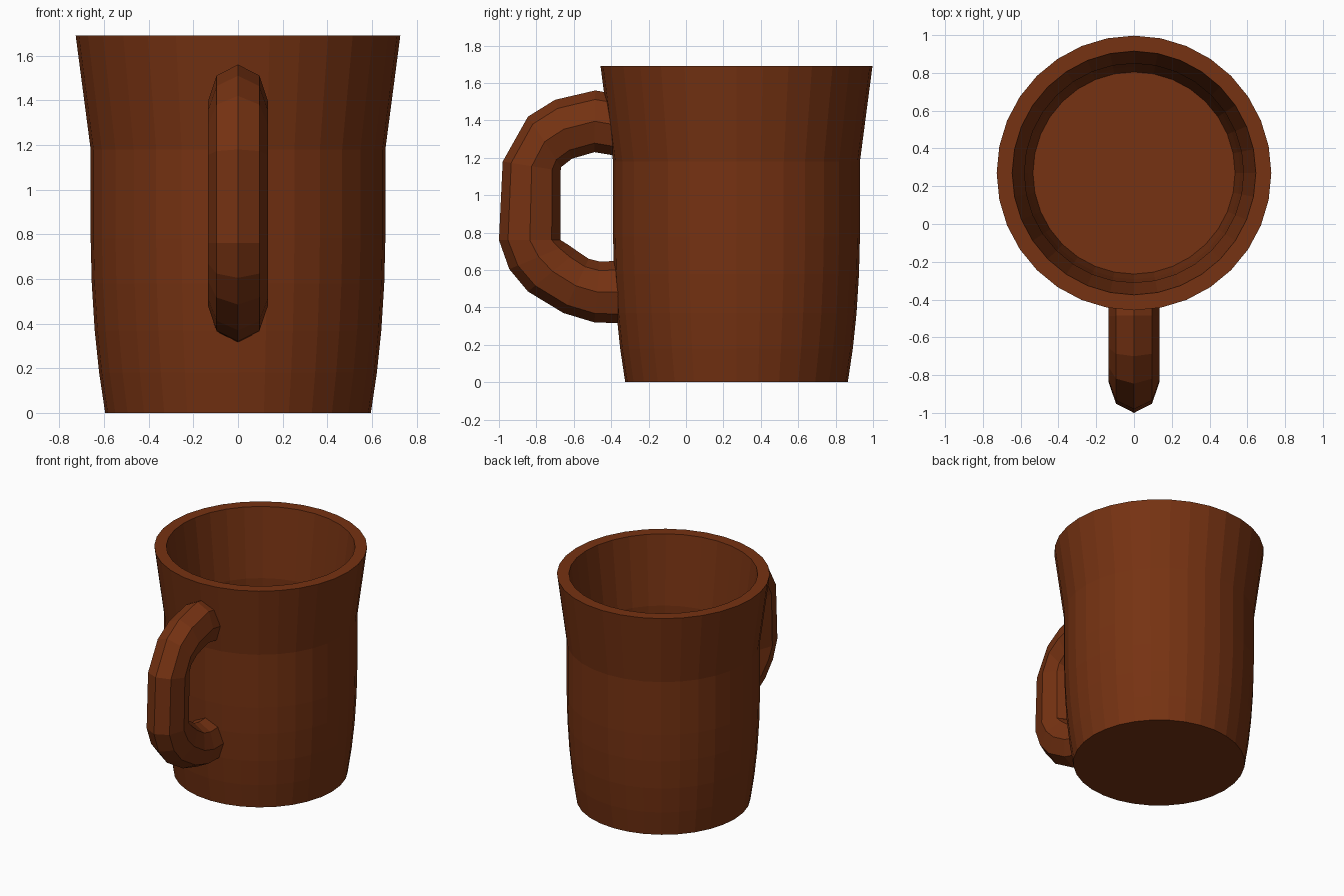
import bpy, bmesh, math
from mathutils import Vector

if "Cube" in bpy.data.objects:
    bpy.data.objects.remove(bpy.data.objects["Cube"])

brown = bpy.data.materials.new("brown_glaze")
brown.diffuse_color = (0.18, 0.032, 0.006, 1)
brown.use_nodes = True
brown.node_tree.nodes["Principled BSDF"].inputs["Base Color"].default_value = brown.diffuse_color

def skin(name, rings):
    """Bridge closed rings of points in order and cap both ends."""
    bm = bmesh.new()
    loops = [[bm.verts.new(p) for p in r] for r in rings]
    n = len(rings[0])
    for a, b in zip(loops, loops[1:]):
        for i in range(n):
            j = (i + 1) % n
            bm.faces.new((a[i], a[j], b[j], b[i]))
    bm.faces.new(loops[0])
    bm.faces.new(loops[-1])
    bmesh.ops.recalc_face_normals(bm, faces=bm.faces)
    me = bpy.data.meshes.new(name)
    bm.to_mesh(me)
    bm.free()
    me.materials.append(brown)
    ob = bpy.data.objects.new(name, me)
    bpy.context.collection.objects.link(ob)
    return ob

# Cup body: outer wall, rim, inner wall down to the floor (radius, height)
profile = [(.595, 0), (.622, .18), (.642, .37), (.655, .58), (.66, .78), (.66, 1.18),
           (.727, 1.69), (.645, 1.69), (.58, 1.18), (.58, .78), (.562, .37), (.535, .1)]
SIDES = 32
skin("cup_body", [[(r * math.cos(math.tau * i / SIDES),
                    .27 + r * math.sin(math.tau * i / SIDES), z)
                   for i in range(SIDES)] for r, z in profile])

# Handle: octagonal section swept through (outer y, outer z, inner y, inner z)
stations = [(-.37, 1.54, -.37, 1.21), (-.485, 1.56, -.49, 1.23), (-.70, 1.51, -.61, 1.195),
            (-.845, 1.42, -.668, 1.15), (-.98, 1.18, -.67, 1.13), (-1.0, .76, -.67, .76),
            (-.945, .605, -.63, .735), (-.845, .485, -.58, .70), (-.655, .37, -.52, .66),
            (-.49, .32, -.46, .645), (-.33, .315, -.33, .65)]
rings = []
for oy, oz, iy, iz in stations:
    outer, inner = Vector((0, oy, oz)), Vector((0, iy, iz))
    mid, half = (outer + inner) / 2, (outer - inner) / 2
    rings.append([mid + half * math.cos(a) + Vector((.135 * math.sin(a), 0, 0))
                  for a in (math.tau * k / 8 for k in range(8))])
skin("handle", rings)
